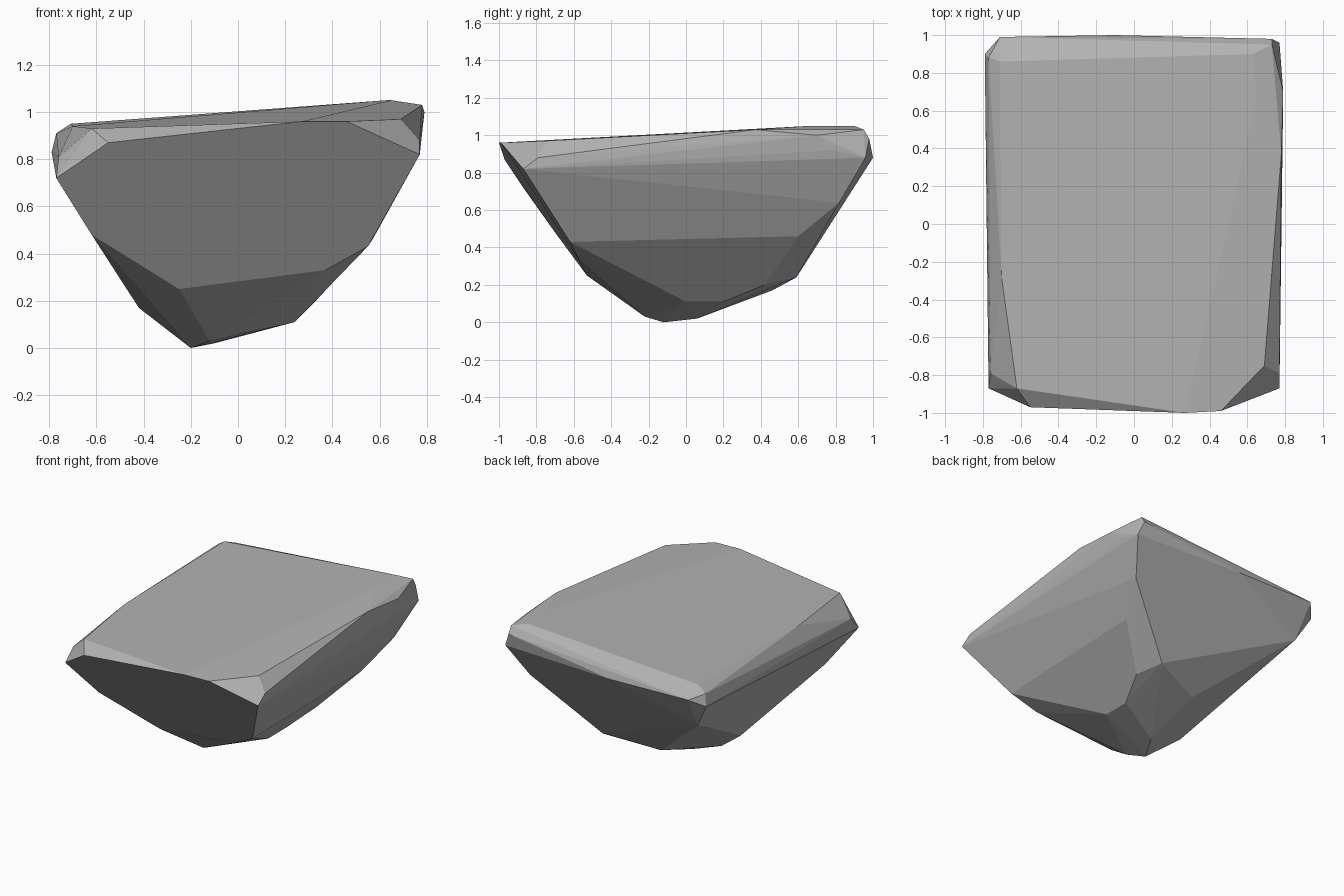
import bpy
import bmesh
from mathutils import Vector

default_cube = bpy.data.objects.get("Cube")
if default_cube:
    bpy.data.objects.remove(default_cube, do_unlink=True)


def flat_material(name, grey):
    material = bpy.data.materials.new(name)
    material.use_nodes = True
    colour = (grey, grey, grey, 1)
    material.diffuse_color = colour
    shader = material.node_tree.nodes["Principled BSDF"]
    shader.inputs["Base Color"].default_value = colour
    shader.inputs["Roughness"].default_value = 0.9
    return material


def hull_object(name, corner_groups, material):
    """Wrap the corners in a faceted convex shell."""
    bm = bmesh.new()
    for group in corner_groups:
        for corner in group:
            bm.verts.new(Vector(corner))
    result = bmesh.ops.convex_hull(bm, input=bm.verts)
    unused = {item for item in result["geom_interior"] + result["geom_unused"]
              if isinstance(item, bmesh.types.BMVert)}
    bmesh.ops.delete(bm, geom=list(unused), context="VERTS")
    # Merge nearly coplanar triangles into broad facets
    bmesh.ops.dissolve_limit(bm, angle_limit=0.05, verts=bm.verts, edges=bm.edges)
    bmesh.ops.recalc_face_normals(bm, faces=bm.faces)
    mesh = bpy.data.meshes.new(name)
    bm.to_mesh(mesh)
    bm.free()
    mesh.materials.append(material)
    rock = bpy.data.objects.new(name, mesh)
    bpy.context.collection.objects.link(rock)
    return rock


# Gently sloping top surface
crown = [
    (-.71, .86, .95), (.63, .9, 1.05), (.65, .66, 1.05), (.73, .95, 1.03),
    (.78, .37, 1.03), (.69, -.75, .97), (.46, -.99, .96), (.27, -1, .96),
    (-.02, -.98, .93), (-.62, -.87, .93), (-.7, -.29, .94), (.15, -.05, .98),
]

# Chipped rim around the widest part
rim = [
    (-.77, .88, .91), (-.79, .9, .83), (-.71, .99, .89), (-.1, 1, .88),
    (.73, .98, .98), (.77, .96, .88), (.79, .7, 1), (.78, .79, .92),
    (.77, -.79, .88), (.77, -.87, .82), (-.55, -.97, .87),
    (-.77, -.87, .72), (-.76, -.79, .81),
]

# Lower ends of the steep flanks
flanks = [
    (.55, -.62, .43), (.37, -.57, .33), (-.25, -.53, .25), (-.62, -.7, .48),
    (-.69, .85, .65), (.67, .82, .64), (.57, .6, .46), (.25, .59, .24),
]

# Narrow base
base = [
    (-.42, -.02, .17), (-.12, .46, .17), (.33, .42, .2), (.24, .2, .11),
    (.24, 0, .11), (-.12, -.22, .03), (-.2, -.12, 0), (-.1, .06, .02),
]

stone = flat_material("grey stone", 0.45)
hull_object("boulder", [crown, rim, flanks, base], stone)
